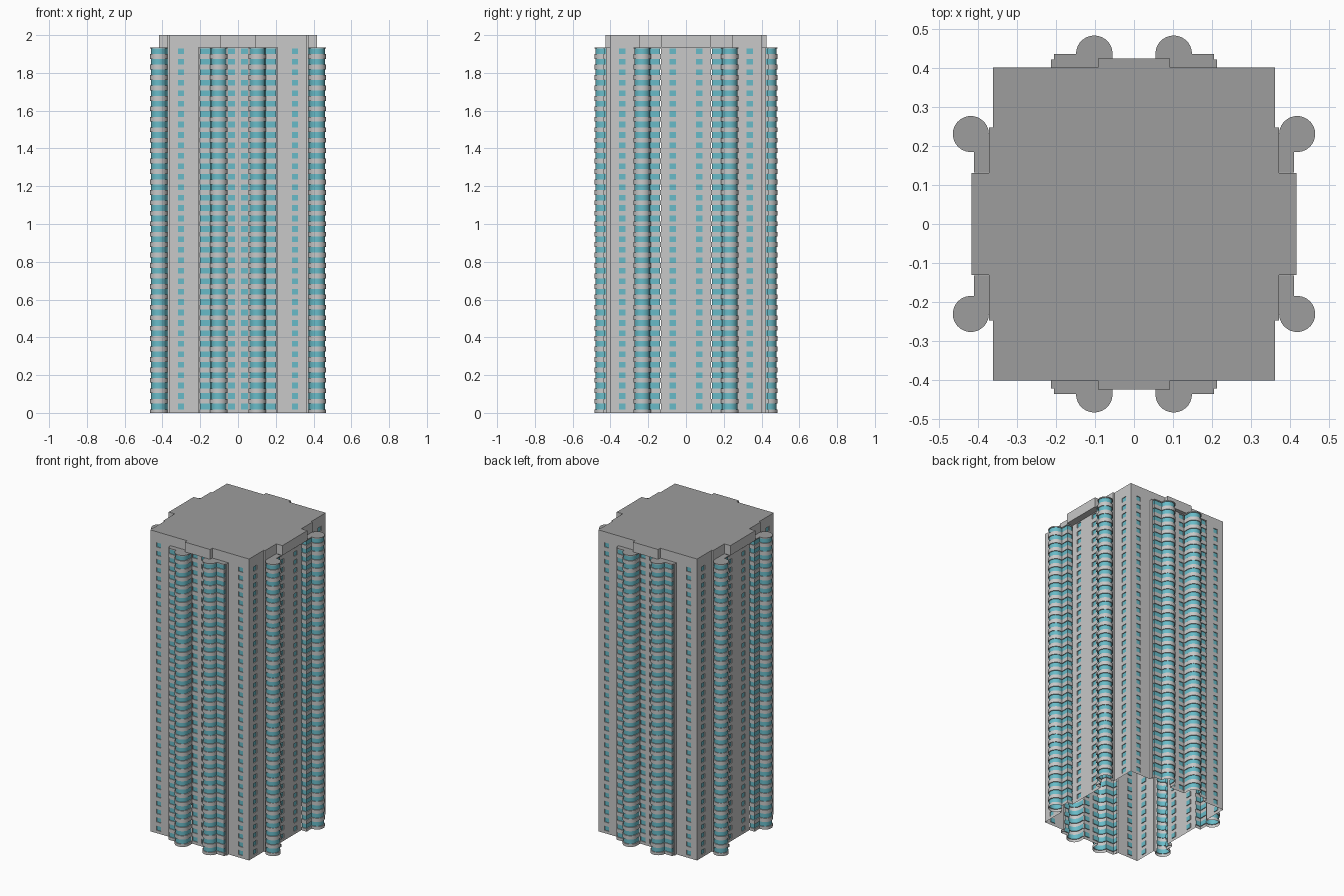
import bpy
import bmesh
from math import sin, cos, radians
from mathutils import Vector

if "Cube" in bpy.data.objects:
    bpy.data.objects.remove(bpy.data.objects["Cube"], do_unlink=True)

FLOORS = 35
TOP = 1.935                 # underside of the crown
STEP = TOP / FLOORS
SILL, HEAD = 0.019, 0.049   # glazing limits within one floor
RECESS = 0.005


def material(name, rgb):
    m = bpy.data.materials.new(name)
    m.use_nodes = True
    m.diffuse_color = (*rgb, 1)
    m.node_tree.nodes["Principled BSDF"].inputs["Base Color"].default_value = (*rgb, 1)
    return m


MATERIALS = [material("wall_grey", (0.58, 0.58, 0.58)),
             material("glass_teal", (0.14, 0.50, 0.58)),
             material("roof_grey", (0.34, 0.34, 0.34))]
WALL, GLASS, ROOF = range(3)


def finish(name, bm, mirrored=True, smooth=False):
    mesh = bpy.data.meshes.new(name)
    bm.to_mesh(mesh)
    bm.free()
    for m in MATERIALS:
        mesh.materials.append(m)
    obj = bpy.data.objects.new(name, mesh)
    bpy.context.collection.objects.link(obj)
    if smooth:
        bpy.ops.object.select_all(action='DESELECT')
        obj.select_set(True)
        bpy.context.view_layer.objects.active = obj
        bpy.ops.object.shade_smooth_by_angle(angle=radians(35))
    if mirrored:
        mod = obj.modifiers.new("four_quarters", 'MIRROR')
        mod.use_axis = (True, True, False)
    return obj


def quad(bm, points, mat):
    bm.faces.new([bm.verts.new(p) for p in points]).material_index = mat


def outward(p, q):
    d = (q - p).normalized()
    return Vector((-d.y, d.x))


def inset(path, depth):
    """Offset an open outline inwards with mitred corners."""
    result = []
    for i, p in enumerate(path):
        a = outward(path[max(i - 1, 0)], path[max(i, 1)])
        j = min(i, len(path) - 2)
        b = outward(path[j], path[j + 1])
        n = (a + b).normalized()
        result.append(p - n * depth / n.dot(b))
    return result


def window_wall(bm, start, end, centre=None, width=0.035):
    """Flat wall with a column of recessed windows; centre is measured from start."""
    p, q = Vector(start), Vector(end)
    d, n = (q - p).normalized(), outward(p, q)
    length = (q - p).length

    def at(u, z, depth=0):
        v = p + d * u - n * depth
        return (v.x, v.y, z)

    def panel(u0, u1, z0, z1):
        quad(bm, [at(u0, z0), at(u0, z1), at(u1, z1), at(u1, z0)], WALL)

    if centre is None:
        panel(0, length, 0, TOP)
        return
    a, b = centre - width / 2, centre + width / 2
    panel(0, a, 0, TOP)
    panel(b, length, 0, TOP)
    for f in range(FLOORS):
        z = f * STEP
        lo, hi = z + SILL, z + HEAD
        panel(a, b, z, lo)
        panel(a, b, hi, z + STEP)
        rim = [(a, lo), (a, hi), (b, hi), (b, lo)]
        for i in range(4):
            c, e = rim[i], rim[(i + 1) % 4]
            quad(bm, [at(*c), at(*e), at(*e, RECESS), at(*c, RECESS)], WALL)
        quad(bm, [at(*c, RECESS) for c in rim], GLASS)


def loft(bm, path, glazed=True):
    """Open-bottomed bay whose glazed bands sit behind the parapets."""
    path = [Vector(p) for p in path]
    inner = inset(path, RECESS)
    levels = [(0, path, WALL)]
    if glazed:
        for f in range(FLOORS):
            lo, hi = f * STEP + SILL, f * STEP + HEAD
            levels += [(lo, path, WALL), (lo, inner, WALL),
                       (hi, inner, GLASS), (hi, path, WALL)]
    levels.append((TOP, path, WALL))
    below = None
    for z, outline, mat in levels:
        ring = [bm.verts.new((v.x, v.y, z)) for v in outline]
        if below:
            for i in range(len(ring) - 1):
                face = bm.faces.new([below[i], ring[i], ring[i + 1], below[i + 1]])
                face.material_index = mat
        below = ring
    bm.faces.new(list(reversed(below))).material_index = ROOF


def arc(cx, cy, r, start, end, count):
    angles = [radians(start + (end - start) * i / count) for i in range(count + 1)]
    return [(cx + r * cos(t), cy + r * sin(t)) for t in angles]


FY = 0.402      # front and back wall plane
CX = 0.3625     # side wall plane at the corners
SX = 0.3728     # side wall plane between the corners

# Flat walls with window columns
bm = bmesh.new()
window_wall(bm, (0, FY), (0.055, FY), 0.034, 0.038)
window_wall(bm, (0.213, FY), (CX, FY), 0.089, 0.033)
window_wall(bm, (CX, FY), (CX, 0.248), 0.064)
window_wall(bm, (CX, 0.248), (SX, 0.248))
window_wall(bm, (SX, 0.248), (SX, 0.231))
window_wall(bm, (SX, 0.132), (SX, 0), 0.062)
finish("flat_walls", bm)

# Rounded bays on the front and back
bm = bmesh.new()
loft(bm, [(0.055, FY)] + arc(0.102, 0.437, 0.047, 180, 0, 14)
     + [(0.205, 0.437), (0.205, FY)])
finish("front_round_bays", bm, smooth=True)

# Slim piers closing the front bays
bm = bmesh.new()
loft(bm, [(0.205, FY), (0.205, 0.423), (0.213, 0.423), (0.213, FY)], glazed=False)
finish("front_bay_piers", bm)

# Rounded bays on the sides
bm = bmesh.new()
loft(bm, arc(0.419, 0.231, 0.0463, 180, -100, 20) + [(0.411, 0.132), (SX, 0.132)])
finish("side_round_bays", bm, smooth=True)

# Crown slab, overhanging the middle of every side
quarter = [(0.0925, 0.4255), (0.0925, FY), (CX, FY), (CX, 0.248),
           (SX, 0.248), (SX, 0.131), (0.417, 0.131)]
half = quarter + [(x, -y) for x, y in reversed(quarter)]
outline = half + [(-x, y) for x, y in reversed(half)]
bm = bmesh.new()
base = bm.faces.new([bm.verts.new((x, y, TOP)) for x, y in outline])
lift = bmesh.ops.extrude_face_region(bm, geom=[base], use_keep_orig=True)
bmesh.ops.translate(bm, vec=(0, 0, 2 - TOP),
                    verts=[v for v in lift["geom"] if isinstance(v, bmesh.types.BMVert)])
bmesh.ops.recalc_face_normals(bm, faces=bm.faces)
for face in bm.faces:
    face.material_index = ROOF if face.normal.z > 0.5 else WALL
finish("crown", bm, mirrored=False)
